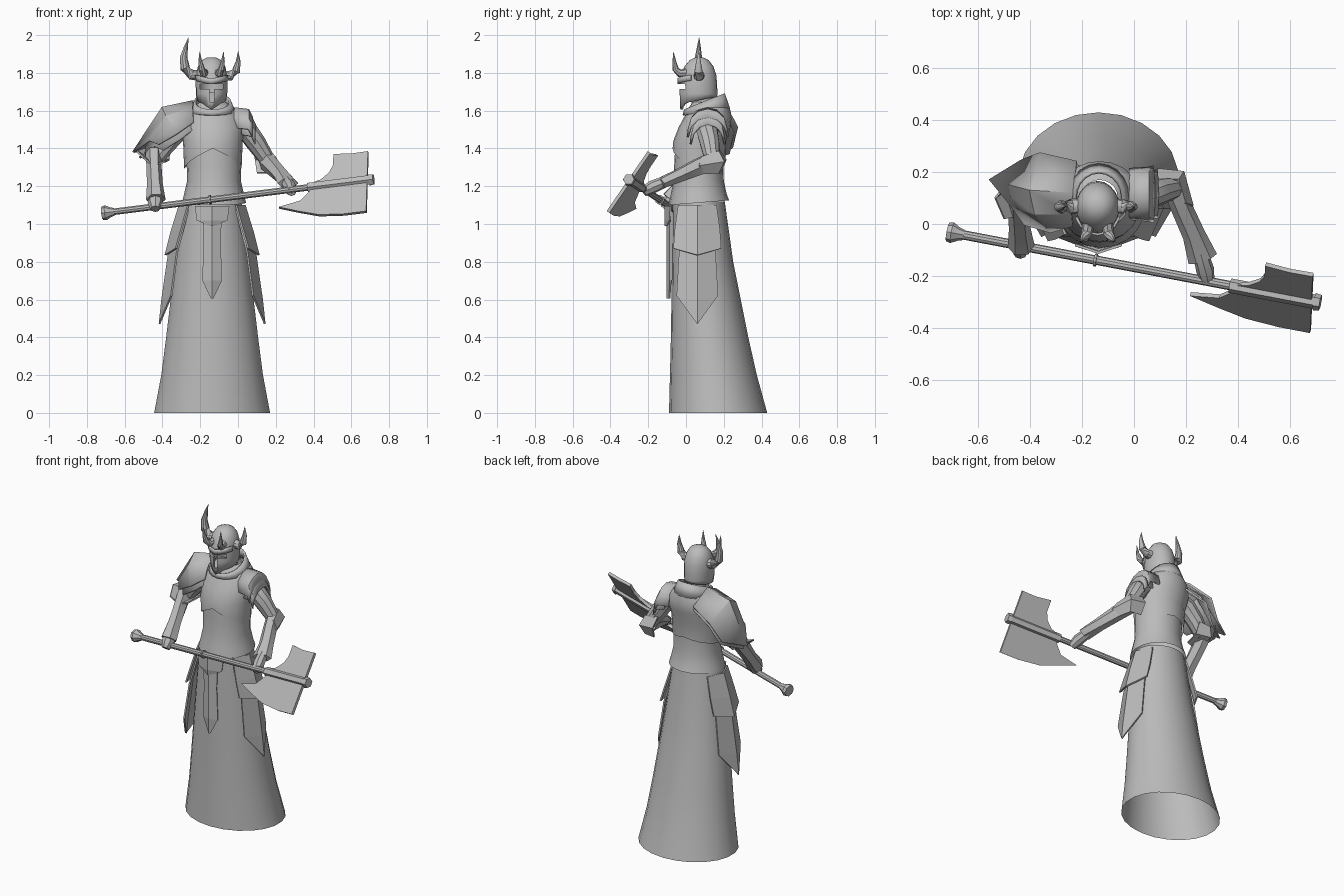
import bpy, math
from mathutils import Vector

mat = bpy.data.materials.new("plain grey")
mat.diffuse_color = (0.5, 0.5, 0.5, 1)
CX = -0.137  # body centre line


def build(name, verts, faces, thick=0.0, angle=35, offset=0.0):
    me = bpy.data.meshes.new(name)
    me.from_pydata([tuple(v) for v in verts], [], faces)
    ob = bpy.data.objects.new(name, me)
    bpy.context.collection.objects.link(ob)
    me.materials.append(mat)
    bpy.ops.object.select_all(action='DESELECT')
    bpy.context.view_layer.objects.active = ob
    ob.select_set(True)
    bpy.ops.object.mode_set(mode='EDIT')
    bpy.ops.mesh.select_all(action='SELECT')
    bpy.ops.mesh.normals_make_consistent(inside=False)
    bpy.ops.object.mode_set(mode='OBJECT')
    if angle:
        bpy.ops.object.shade_smooth_by_angle(angle=math.radians(angle))
    if thick:
        m = ob.modifiers.new("thickness", 'SOLIDIFY')
        m.thickness, m.offset = thick, offset
    return ob


def loft(name, rings, closed=True, caps=(False, False), **kw):
    n = len(rings[0])
    verts = [v for r in rings for v in r]
    faces = []
    for i in range(len(rings) - 1):
        for j in range(n if closed else n - 1):
            k = (j + 1) % n
            faces.append((i * n + j, i * n + k, (i + 1) * n + k, (i + 1) * n + j))
    if caps[0]:
        faces.append(tuple(range(n))[::-1])
    if caps[1]:
        faces.append(tuple(range((len(rings) - 1) * n, len(rings) * n)))
    return build(name, verts, faces, **kw)


def ring(rx, yf, yb, z, cx=CX, n=20):
    """Horizontal oval; z is a height or a function of the angle (0 = front)."""
    out = []
    for i in range(n):
        t = 2 * math.pi * i / n
        t = t - 2 * math.pi if t > math.pi else t
        out.append((cx + rx * math.sin(t), (yf + yb) / 2 - (yb - yf) / 2 * math.cos(t),
                    z(t) if callable(z) else z))
    return out


def tilt(zf, zb):
    return lambda t: zf + (zb - zf) * (1 - math.cos(t)) / 2


def tube(name, pts, radii, n=10, **kw):
    pts = [Vector(p) for p in pts]
    rings = []
    for i, p in enumerate(pts):
        d = (pts[min(i + 1, len(pts) - 1)] - pts[max(i - 1, 0)]).normalized()
        up = Vector((0, 0, 1)) if abs(d.z) < 0.85 else Vector((0, 1, 0))
        a = d.cross(up).normalized()
        b = a.cross(d)
        r = radii[i] if isinstance(radii[i], tuple) else (radii[i], radii[i])
        rings.append([p + a * r[0] * math.cos(2 * math.pi * j / n)
                      + b * r[1] * math.sin(2 * math.pi * j / n) for j in range(n)])
    return loft(name, rings, caps=(True, True), **kw)


def box(name, lo, hi):
    c = [(x, y, z) for x in (lo[0], hi[0]) for y in (lo[1], hi[1]) for z in (lo[2], hi[2])]
    return build(name, c, [(0, 1, 3, 2), (4, 6, 7, 5), (0, 4, 5, 1), (2, 3, 7, 6),
                           (0, 2, 6, 4), (1, 5, 7, 3)], angle=0)


# Long open-bottomed skirt
loft("skirt", [ring(rx, f, b, z, n=22) for rx, f, b, z in (
    (0.31, -0.09, 0.43, 0), (0.272, -0.085, 0.375, 0.2), (0.246, -0.08, 0.33, 0.4),
    (0.222, -0.077, 0.29, 0.6), (0.198, -0.074, 0.25, 0.8), (0.158, -0.07, 0.205, 1.12))])

# Torso armour: waist with flared hem, then breastplate with peaked lower edge
loft("waist_armor", [ring(rx, f, b, z, -0.127) for rx, f, b, z in (
    (0.17, -0.092, 0.228, tilt(1.10, 1.125)), (0.158, -0.08, 0.215, 1.16),
    (0.142, -0.066, 0.2, 1.23), (0.145, -0.062, 0.198, 1.32), (0.15, -0.055, 0.2, 1.45))])
peak = lambda t: 1.29 + (0.11 * max(0, 1 - abs(t) / 1.5) if abs(t) < 1.5 else 0.03 * (abs(t) - 1.5))
loft("breastplate", [ring(rx, f, b, z, -0.133) for rx, f, b, z in (
    (0.152, -0.071, 0.207, peak), (0.158, -0.067, 0.213, 1.44), (0.164, -0.04, 0.235, 1.51),
    (0.152, -0.008, 0.242, 1.57), (0.115, 0.015, 0.232, 1.615), (0.07, 0.035, 0.17, 1.645))])
loft("collar", [ring(0.118, -0.012, 0.228, tilt(1.575, 1.61), -0.135),
                ring(0.092, -0.005, 0.2, tilt(1.605, 1.69), -0.135)], thick=0.012)
loft("neck", [ring(0.06, 0.03, 0.15, z, n=12) for z in (1.6, 1.7)])

# Helmet with a T shaped face opening
helmet = loft("helmet", [ring(rx, f, b, z, -0.14) for rx, f, b, z in (
    (0.078, -0.03, 0.165, lambda t: tilt(1.635, 1.675)(t) - 0.03 * max(0, 1 - abs(t) / 0.7)),
    (0.083, -0.036, 0.166, 1.69), (0.084, -0.036, 0.165, 1.74), (0.083, -0.028, 0.16, 1.79),
    (0.072, -0.008, 0.145, 1.835), (0.05, 0.02, 0.12, 1.868), (0.022, 0.05, 0.09, 1.882))],
    caps=(False, True), thick=0.014, offset=-1)
for nm, lo, hi in (("eye_cutter", (-0.2, -0.1, 1.715), (-0.08, 0.03, 1.742)),
                   ("mouth_cutter", (-0.152, -0.1, 1.645), (-0.128, 0.03, 1.725))):
    c = box(nm, lo, hi)
    c.hide_render = True
    c.hide_set(True)
    b = helmet.modifiers.new("opening", 'BOOLEAN')
    b.object, b.operation, b.solver = c, 'DIFFERENCE', 'EXACT'
# Brow band above the eye opening
loft("brow", [[(-0.14 + 0.089 * math.sin(t), 0.065 - 0.106 * math.cos(t), z + 0.02 * abs(t) / 1.2)
               for t in (-1.2, -0.8, -0.4, 0, 0.4, 0.8, 1.2)] for z in (1.74, 1.77)],
     closed=False, thick=0.01)

# Horns: tall one, shorter one, and a pair at the brow
tube("tall_horn", [(-0.2, 0.07, 1.785), (-0.245, 0.068, 1.79), (-0.28, 0.066, 1.825),
                   (-0.288, 0.066, 1.88), (-0.276, 0.068, 1.935), (-0.262, 0.07, 1.988)],
     [0.03, 0.029, 0.026, 0.02, 0.011, 0.001])
tube("short_horn", [(-0.08, 0.07, 1.785), (-0.04, 0.068, 1.785), (-0.01, 0.066, 1.81),
                    (0.001, 0.066, 1.86), (0.001, 0.068, 1.915)], [0.03, 0.027, 0.022, 0.013, 0.001])
for s in (-1, 1):
    tube("brow_horn", [(-0.14 + s * a, y, z) for a, y, z in (
        (0.036, 0.0, 1.80), (0.042, -0.035, 1.798), (0.052, -0.055, 1.82),
        (0.06, -0.062, 1.86), (0.063, -0.066, 1.912))], [0.023, 0.021, 0.017, 0.01, 0.001], n=8)

# Large spiked shoulder plate and its under layer
big = [[(-0.235, -0.005, 1.54), (-0.24, 0.04, 1.615), (-0.235, 0.12, 1.65), (-0.22, 0.24, 1.57)],
       [(-0.32, -0.03, 1.48), (-0.38, 0.04, 1.57), (-0.40, 0.13, 1.615), (-0.36, 0.272, 1.51)],
       [(-0.42, 0.0, 1.42), (-0.47, 0.07, 1.44), (-0.555, 0.17, 1.38), (-0.43, 0.245, 1.40)]]
loft("large_shoulder_plate", big, closed=False, thick=0.012, angle=20)
loft("large_shoulder_under_plate", [[(x * 0.93 - 0.005, y * 0.9 + 0.008, z - 0.03) for x, y, z in r]
                                    for r in big], closed=False, thick=0.01, angle=20)

# Small layered shoulder plate on the other side
for nm, x0, x1, r, top in (("small_shoulder_plate", -0.02, 0.075, 0.1, 1.612),
                           ("small_shoulder_under_plate", 0.02, 0.09, 0.085, 1.575)):
    loft(nm, [[(x, 0.115 + r * k * math.sin(t), top - dz - 0.1 * (1 - math.cos(t)))
               for t in (-1.6, -1.0, -0.5, 0, 0.5, 1.0, 1.6)]
              for x, k, dz in ((x0, 0.95, 0.0), (x1 - 0.02, 1.0, 0.008), (x1, 1.06, 0.05))],
         closed=False, thick=0.012)

# Arms
tube("left_upper_arm", [(-0.25, 0.11, 1.53), (-0.31, 0.11, 1.5), (-0.37, 0.115, 1.43),
                        (-0.43, 0.11, 1.35)], [0.055, 0.058, 0.052, 0.042])
tube("right_upper_arm", [(-0.02, 0.11, 1.53), (0.045, 0.11, 1.5), (0.095, 0.125, 1.43),
                         (0.155, 0.14, 1.34)], [0.055, 0.058, 0.053, 0.042])
tube("left_gauntlet", [(-0.445, 0.11, 1.375), (-0.445, 0.06, 1.31), (-0.44, -0.02, 1.21),
                       (-0.435, -0.085, 1.13)], [(0.045, 0.055), (0.04, 0.05), (0.042, 0.042), (0.052, 0.05)],
     n=6, angle=20)
tube("right_gauntlet", [(0.15, 0.15, 1.335), (0.185, 0.06, 1.3), (0.23, -0.04, 1.255),
                        (0.265, -0.135, 1.215)], [(0.045, 0.055), (0.042, 0.048), (0.044, 0.038), (0.058, 0.03)],
     n=6, angle=20)
tube("left_hand", [(-0.438, -0.05, 1.16), (-0.438, -0.09, 1.11), (-0.438, -0.115, 1.08)],
     [0.035, 0.04, 0.025], n=8)
tube("right_hand", [(0.255, -0.11, 1.225), (0.275, -0.18, 1.195), (0.285, -0.225, 1.17)],
     [0.03, 0.035, 0.025], n=8)
# Winged elbow guards
loft("left_elbow_guard", [[(-0.5, 0.02, 1.35), (-0.535, 0.1, 1.385), (-0.47, 0.18, 1.41)],
                          [(-0.45, 0.03, 1.31), (-0.45, 0.165, 1.33), (-0.42, 0.19, 1.38)],
                          [(-0.385, 0.03, 1.33), (-0.365, 0.13, 1.34), (-0.36, 0.17, 1.40)]],
     closed=False, thick=0.01, angle=0)
loft("right_elbow_guard", [[(0.08, 0.17, 1.40), (0.09, 0.21, 1.34), (0.1, 0.18, 1.27)],
                           [(0.17, 0.17, 1.385), (0.19, 0.2, 1.33), (0.17, 0.17, 1.27)],
                           [(0.195, 0.08, 1.355), (0.225, 0.07, 1.31), (0.2, 0.06, 1.265)]],
     closed=False, thick=0.01, angle=0)

# Hip plates, long pointed plate under a shorter one, on both sides
for s, side in ((-1, "left"), (1, "right")):
    for nm, rows in (
            ("hip_plate_long", ((1.08, 1.08, 0.162, 0.08), (0.85, 0.85, 0.228, 0.095),
                                (0.62, 0.6, 0.264, 0.108), (0.48, 0.47, 0.278, 0.006))),
            ("hip_plate_short", ((1.1, 1.1, 0.172, 0.1), (0.97, 0.96, 0.215, 0.118),
                                 (0.87, 0.835, 0.247, 0.125)))):
        loft(side + "_" + nm, [[(CX + s * (d + (0 if c == 0 else -0.45 * hw)), 0.06 + c * hw,
                                 zr if c == 0 else ze) for c in (-1, 0, 1)]
                               for ze, zr, d, hw in rows], closed=False, thick=0.01, angle=0)

# Front tabard: belt plate and pointed strip, both with a centre ridge
for nm, y, rows in (
        ("tabard_strip", -0.087, ((1.08, 0.05), (0.9, 0.044), (0.7, 0.05), (0.605, 0.003))),
        ("belt_plate", -0.098, ((1.095, 0.09), (1.02, 0.08), (0.99, 0.012)))):
    loft(nm, [[(CX + c * w, y - 0.012 * (1 - abs(c)) + 2.2 * abs(c) * w * w, z) for c in (-1, 0, 1)]
              for z, w in rows], closed=False, thick=0.01, angle=0)


# Great axe: positions run along the shaft by x, h is height across the blade
def axis(x, h=0.0):
    return Vector((x, -0.167 - 0.19 * x + 0.57 * h, 1.147 + 0.125 * x + 0.82 * h))


tube("axe_shaft", [axis(-0.68), axis(0.7)], [0.018, 0.018], n=10)
tube("axe_pommel", [axis(x) for x in (-0.718, -0.7, -0.675, -0.655)], [0.036, 0.04, 0.026, 0.02], n=8)
tube("shaft_ring", [axis(-0.153), axis(-0.143)], [0.025, 0.025], n=10)
tube("axe_socket", [axis(0.37), axis(0.7)], [0.028, 0.028], n=6, angle=0)
tube("axe_end_cap", [axis(0.695), axis(0.718)], [0.034, 0.03], n=6, angle=0)
outline = [(0.37, 0.015), (0.44, 0.035), (0.485, 0.075), (0.505, 0.12), (0.507, 0.19), (0.6, 0.178),
           (0.69, 0.18), (0.68, -0.205), (0.56, -0.205), (0.43, -0.19), (0.32, -0.15),
           (0.217, -0.108), (0.33, -0.085), (0.39, -0.02)]
nrm = (axis(1) - axis(0)).cross(Vector((0, 0.57, 0.82))).normalized()
N = len(outline)
build("axe_blade", [axis(x, h) + nrm * s for s in (-0.009, 0.009) for x, h in outline],
      [tuple(range(N))[::-1], tuple(range(N, 2 * N))]
      + [(i, (i + 1) % N, (i + 1) % N + N, i + N) for i in range(N)], angle=0)
